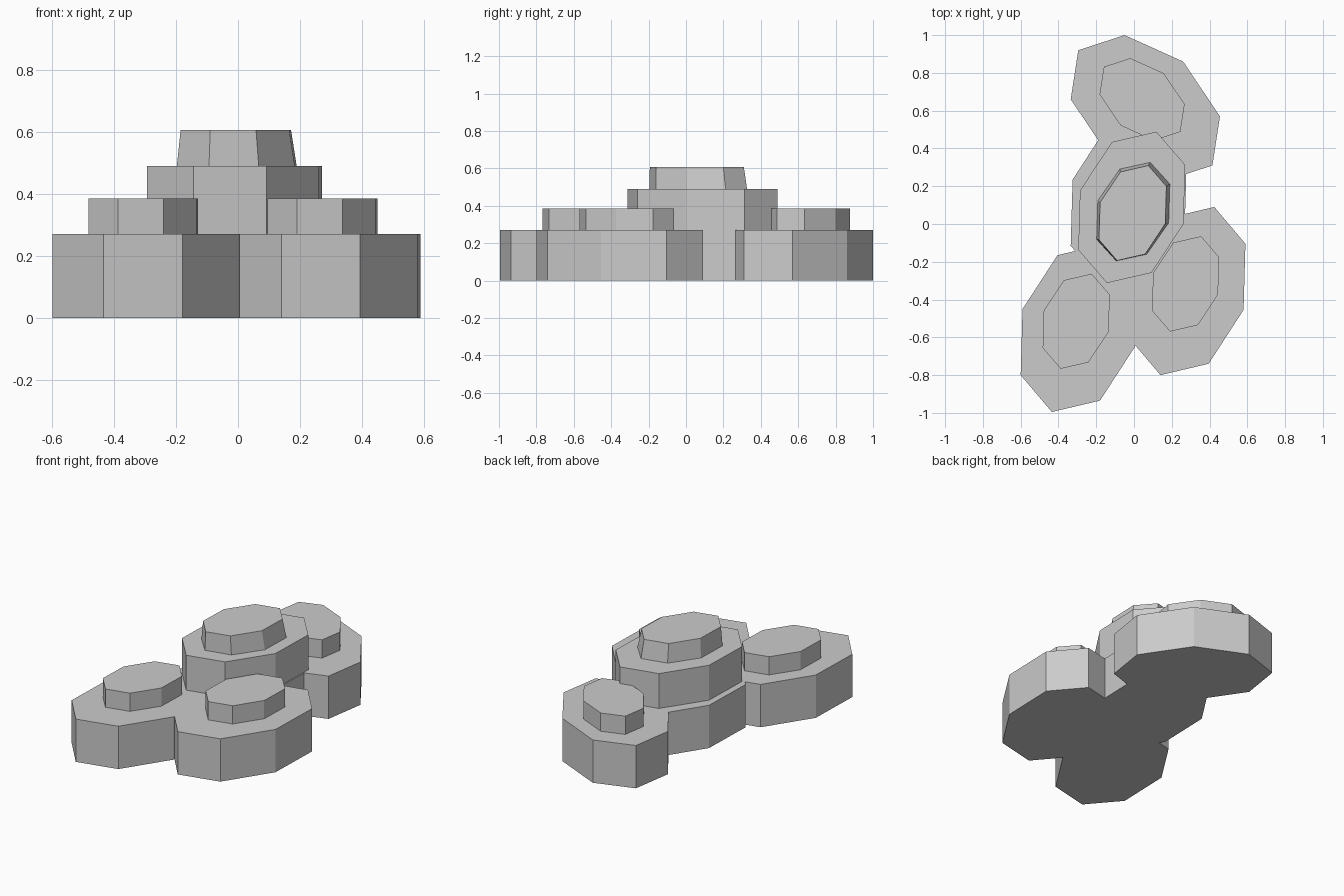
import bpy, bmesh

if "Cube" in bpy.data.objects:
    bpy.data.objects.remove(bpy.data.objects["Cube"])

# Half outlines of the two point-symmetric octagons (offsets from the centre)
TALL = [(-0.1125, 0.385), (-0.2975, 0.10), (-0.3075, -0.25), (-0.1425, -0.445)]
TURNED = [(0.355, -0.305), (0.395, -0.045), (0.20, 0.245), (-0.11, 0.385)]


def octagon_block(name, half, z0, z1, bottom, top=None):
    """Octagonal block; bottom and top are (x, y, scale_x, scale_y)."""
    outline = half + [(-x, -y) for x, y in half]
    bm = bmesh.new()
    rings = []
    for (cx, cy, sx, sy), z in ((bottom, z0), (top or bottom, z1)):
        rings.append([bm.verts.new((cx + x * sx, cy + y * sy, z)) for x, y in outline])
    low, high = rings
    bm.faces.new(low[::-1])
    bm.faces.new(high)
    n = len(outline)
    for i in range(n):
        j = (i + 1) % n
        bm.faces.new((low[i], low[j], high[j], high[i]))
    bmesh.ops.recalc_face_normals(bm, faces=bm.faces)
    mesh = bpy.data.meshes.new(name)
    bm.to_mesh(mesh)
    bm.free()
    obj = bpy.data.objects.new(name, mesh)
    bpy.context.collection.objects.link(obj)
    return obj


# Base: four overlapping lobes merged into one slab
base = octagon_block("base", TALL, 0, 0.27, (-0.0275, 0.135, 1, 1))
lobes = [
    octagon_block("lobe_left", TALL, 0, 0.27, (-0.2925, -0.55, 1, 1)),
    octagon_block("lobe_right", TALL, 0, 0.27, (0.2825, -0.355, 1, 1)),
    octagon_block("lobe_back", TURNED, 0, 0.27, (0.06, 0.615, 1, 1)),
]
bpy.context.view_layer.objects.active = base
for lobe in lobes:
    mod = base.modifiers.new("union", 'BOOLEAN')
    mod.operation = 'UNION'
    mod.solver = 'EXACT'
    mod.object = lobe
    bpy.ops.object.modifier_apply(modifier=mod.name)
    bpy.data.objects.remove(lobe)

# Low caps on the three outer lobes
octagon_block("cap_left", TALL, 0.27, 0.385, (-0.306, -0.515, 0.577, 0.565))
octagon_block("cap_right", TALL, 0.27, 0.385, (0.273, -0.317, 0.577, 0.567))
octagon_block("cap_back", TURNED, 0.27, 0.385, (0.043, 0.66, 0.57, 0.565))

# Central tower: wide tier and tapered top tier
octagon_block("middle_tier", TALL, 0.27, 0.49, (-0.012, 0.088, 0.92, 0.9))
octagon_block("top_tier", TALL, 0.49, 0.607,
              (-0.004, 0.065, 0.63, 0.587), (-0.007, 0.058, 0.58, 0.565))
